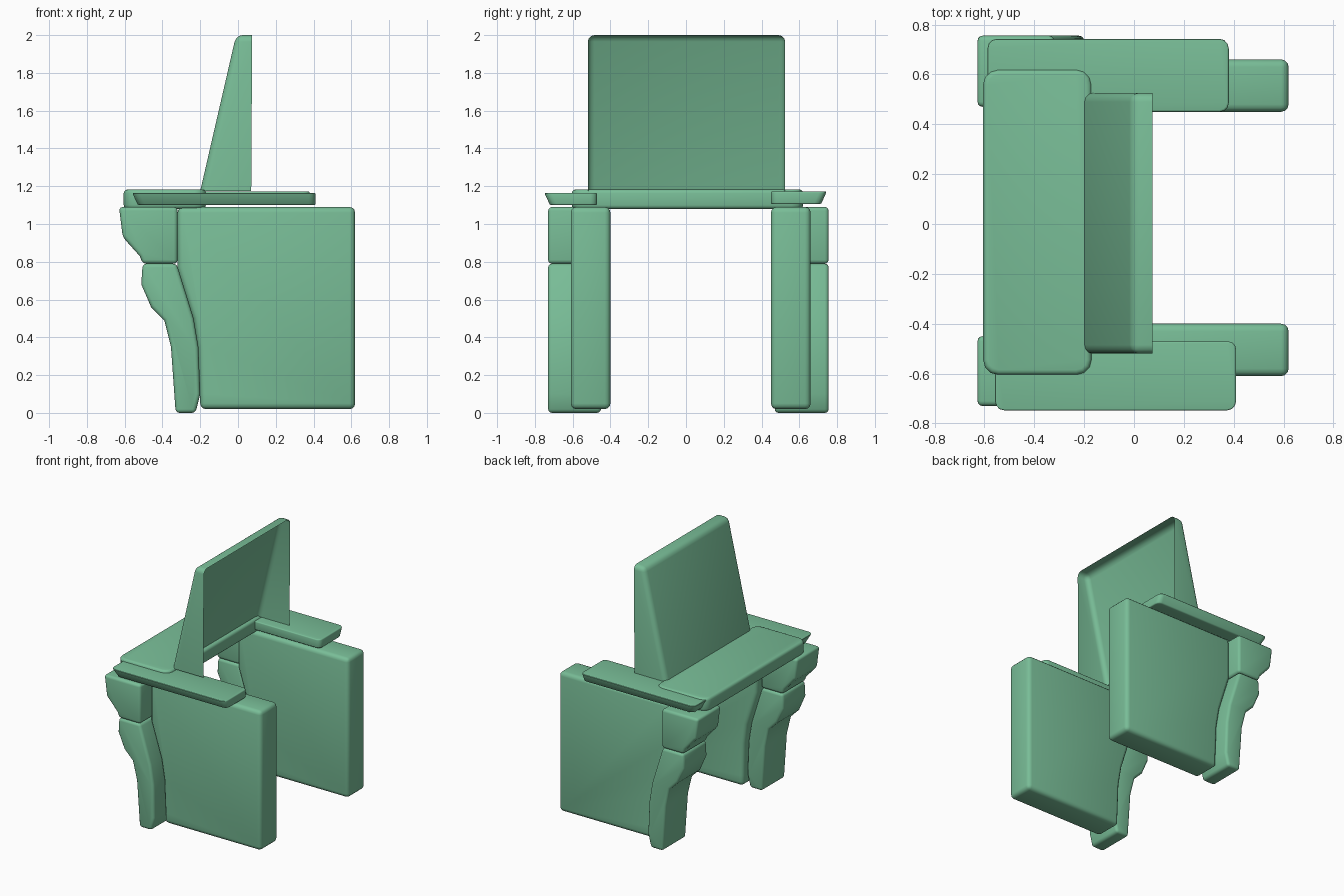
import bpy, bmesh, math
from mathutils import Vector

if "Cube" in bpy.data.objects:
    bpy.data.objects.remove(bpy.data.objects["Cube"])

green = bpy.data.materials.new("soft_green")
green.use_nodes = True
green.diffuse_color = (0.19, 0.51, 0.31, 1)
green.node_tree.nodes["Principled BSDF"].inputs["Base Color"].default_value = green.diffuse_color


def finish(name, bm):
    mesh = bpy.data.meshes.new(name)
    bm.to_mesh(mesh)
    bm.free()
    mesh.materials.append(green)
    obj = bpy.data.objects.new(name, mesh)
    bpy.context.collection.objects.link(obj)
    bpy.ops.object.select_all(action='DESELECT')
    obj.select_set(True)
    bpy.context.view_layer.objects.active = obj
    bpy.ops.object.shade_smooth_by_angle(angle=math.radians(35))
    return obj


def soften(bm, radius, choose=lambda e: True):
    """Round the distinct corners of a closed or open shell."""
    edges = [e for e in bm.edges if e.is_manifold
             and e.calc_face_angle(0) > 0.6 and choose(e)]
    bmesh.ops.bevel(bm, geom=edges, offset=radius, segments=3, profile=0.5,
                    affect='EDGES', clamp_overlap=True)


def prism(profile, y0, y1):
    """Extrude an (x, z) profile along y."""
    bm = bmesh.new()
    face = bm.faces.new([bm.verts.new((x, y0, z)) for x, z in profile])
    out = bmesh.ops.extrude_face_region(bm, geom=[face])
    moved = [v for v in out["geom"] if isinstance(v, bmesh.types.BMVert)]
    bmesh.ops.translate(bm, verts=moved, vec=(0, y1 - y0, 0))
    bmesh.ops.recalc_face_normals(bm, faces=bm.faces)
    return bm


def slab(x0, x1, y0, y1, z0, z1):
    return prism([(x0, z0), (x1, z0), (x1, z1), (x0, z1)], y0, y1)


def upright(e):
    d = e.verts[0].co - e.verts[1].co
    return abs(d.z) > 0.8 * d.length


# Side panels, their front edge following the leg curve
leg_rear = [(-0.2, 0.1), (-0.21, 0.35), (-0.235, 0.5), (-0.32, 0.77)]
panel = [(0.62, 1.09), (0.62, 0.02), (-0.2, 0.02)] + leg_rear + [(-0.32, 1.09)]

# Carved legs: a bracket block over a tapering shaft
bracket = [(-0.32, 1.09), (-0.63, 1.09), (-0.61, 0.93), (-0.52, 0.83),
           (-0.505, 0.79), (-0.32, 0.79)]
shaft = [(-0.325, 0.79), (-0.505, 0.79), (-0.512, 0.68), (-0.46, 0.56),
         (-0.39, 0.49), (-0.355, 0.35), (-0.33, 0), (-0.225, 0)] + leg_rear[:-1]

for side, panel_y, leg_y in (("right", (-0.61, -0.4), (-0.73, -0.45)),
                             ("left", (0.45, 0.66), (0.47, 0.755))):
    for part, outline, span, radius in (("panel", panel, panel_y, 0.03),
                                        ("leg_bracket", bracket, leg_y, 0.02),
                                        ("leg_shaft", shaft, leg_y, 0.02)):
        bm = prism(outline, *span)
        soften(bm, radius)
        finish(f"{side}_{part}", bm)

# Armrests with undercut outer and end edges
for side, x0, x1, y0, y1, z0, z1 in (
        ("right", -0.56, 0.41, -0.75, -0.47, 1.1, 1.165),
        ("left", -0.59, 0.38, 0.45, 0.745, 1.105, 1.172)):
    bm = slab(x0, x1, y0, y1, z0, z1)
    sign = 1 if y0 > 0 else -1
    for v in bm.verts:
        if v.co.z < z0 + 0.01:
            if v.co.y * sign > 0.6:
                v.co.y -= sign * 0.03
            if v.co.x < 0:
                v.co.x += 0.03
    soften(bm, 0.035, upright)
    soften(bm, 0.008)
    finish(f"{side}_armrest", bm)

# Seat board
bm = slab(-0.605, -0.17, -0.605, 0.62, 1.08, 1.183)
soften(bm, 0.06, upright)
soften(bm, 0.02)
finish("seat", bm)

# Wedge backrest, an open shell at the bottom and on the upright side
bm = prism([(-0.2, 1.175), (-0.01, 2.0), (0.075, 2.0), (0.07, 1.175)], -0.52, 0.525)
openings = [f for f in bm.faces if f.normal.x > 0.9 or f.normal.z < -0.9]
bmesh.ops.delete(bm, geom=openings, context='FACES')
soften(bm, 0.035)
finish("backrest", bm)
